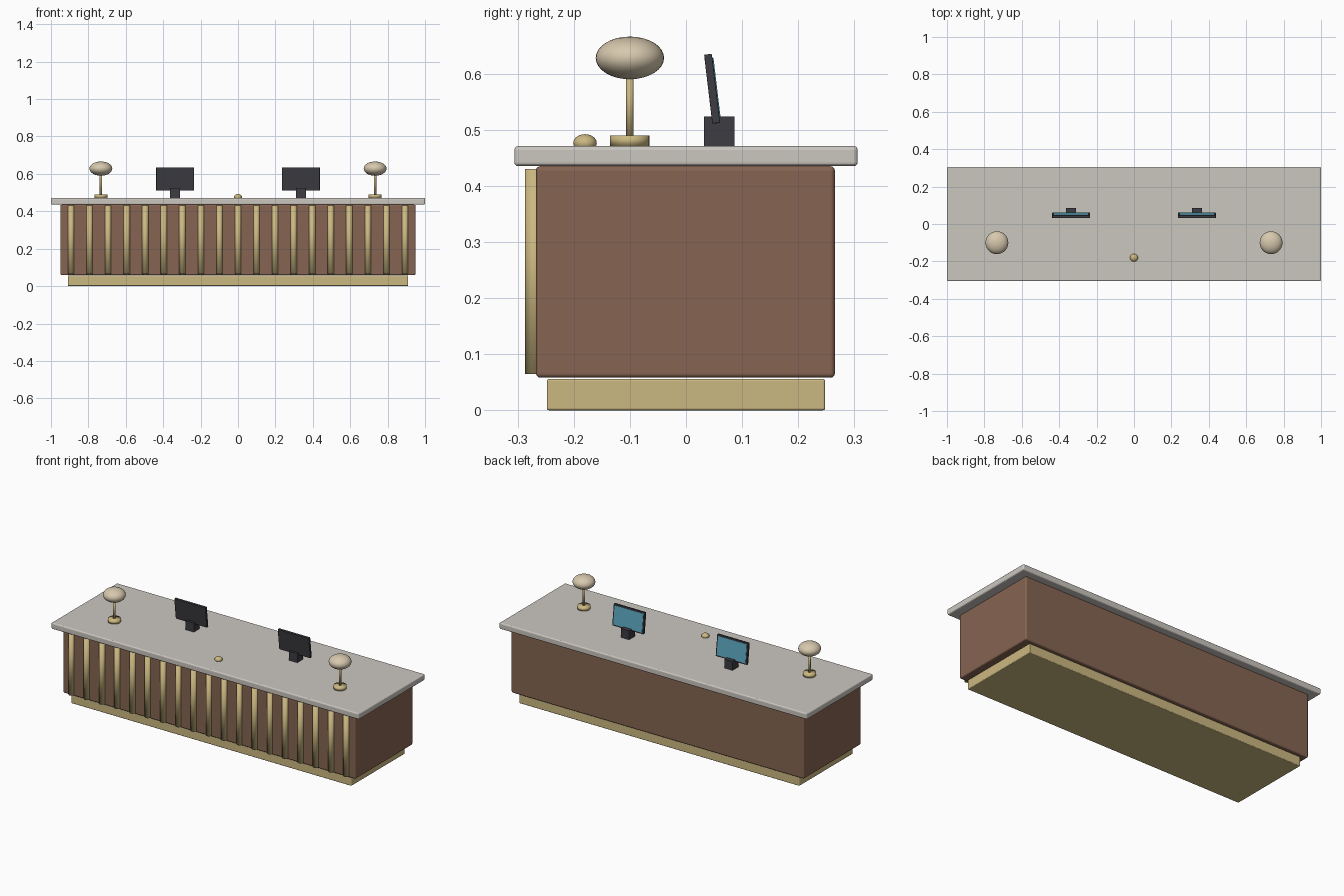
import bpy
from math import radians
from mathutils import Matrix, Vector

if "Cube" in bpy.data.objects:
    bpy.data.objects.remove(bpy.data.objects["Cube"])


def material(name, r, g, b):
    m = bpy.data.materials.new(name)
    m.use_nodes = True
    m.diffuse_color = (r, g, b, 1)
    m.node_tree.nodes["Principled BSDF"].inputs["Base Color"].default_value = (r, g, b, 1)
    return m


wood = material("brown wood", 0.24, 0.13, 0.085)
brass = material("brass", 0.60, 0.48, 0.22)
stone = material("pale stone", 0.60, 0.57, 0.53)
ivory = material("ivory shade", 0.68, 0.58, 0.42)
plastic = material("dark plastic", 0.045, 0.045, 0.055)
glow = material("blue screen", 0.10, 0.37, 0.50)


def finish(name, mat):
    ob = bpy.context.object
    ob.name = ob.data.name = name
    ob.data.materials.append(mat)
    return ob


def box(name, mat, size, centre, bevel=0.0):
    bpy.ops.mesh.primitive_cube_add(size=1)
    ob = finish(name, mat)
    ob.data.transform(Matrix.Diagonal((*size, 1)))
    ob.location = centre
    if bevel:
        mod = ob.modifiers.new("rounded edges", "BEVEL")
        mod.width = bevel
        mod.segments = 3
    return ob


def cylinder(name, mat, radius, x, y, z0, z1, sides=24, soft=False):
    bpy.ops.mesh.primitive_cylinder_add(vertices=sides, radius=radius, depth=z1 - z0,
                                        location=(x, y, (z0 + z1) / 2))
    ob = finish(name, mat)
    if soft:
        bpy.ops.object.shade_smooth()
    else:
        bpy.ops.object.shade_smooth_by_angle(angle=radians(40))
    return ob


def ellipsoid(name, mat, radius, half_height, centre):
    bpy.ops.mesh.primitive_uv_sphere_add(segments=32, ring_count=16, radius=1)
    ob = finish(name, mat)
    ob.data.transform(Matrix.Diagonal((radius, radius, half_height, 1)))
    ob.location = centre
    bpy.ops.object.shade_smooth()
    return ob


# Counter
TOP = 0.471
box("plinth", brass, (1.82, 0.496, 0.056), (0, 0, 0.028), 0.004)
box("counter_body", wood, (1.9, 0.533, 0.377), (0, -0.001, 0.2465), 0.008)
box("countertop", stone, (2, 0.612, 0.036), (0, 0, 0.453), 0.007)

# Vertical brass slats along the front
for i in range(19):
    cylinder(f"front_slat_{i + 1}", brass, 0.0167, (i - 9) * 0.0992, -0.27,
             0.065, 0.43, 16, soft=True)

# Service bell
ellipsoid("service_bell", brass, 0.021, 0.016, (0, -0.18, 0.476))

for side, s in (("left", 1), ("right", -1)):
    # Table lamp
    x, y = s * 0.733, -0.1
    cylinder(f"{side}_lamp_base", brass, 0.035, x, y, TOP, 0.49, 24, soft=True)
    cylinder(f"{side}_lamp_stem", brass, 0.0067, x, y, 0.488, 0.6, 12, soft=True)
    ellipsoid(f"{side}_lamp_shade", ivory, 0.061, 0.038, (x, y, 0.628))

    # Monitor tilted away from the user, screen facing the back
    x = s * 0.336
    box(f"{side}_monitor_stand", plastic, (0.053, 0.054, 0.053), (x, 0.059, TOP + 0.0265))
    tilt = Matrix.Rotation(radians(6.8), 4, "X")
    centre = Vector((x, 0.0465, 0.573))
    panel = box(f"{side}_monitor", plastic, (0.203, 0.014, 0.124), centre, 0.002)
    screen = box(f"{side}_monitor_screen", glow, (0.187, 0.003, 0.108),
                 centre + tilt @ Vector((0, 0.0075, 0)))
    for ob in (panel, screen):
        ob.rotation_euler.x = radians(6.8)
